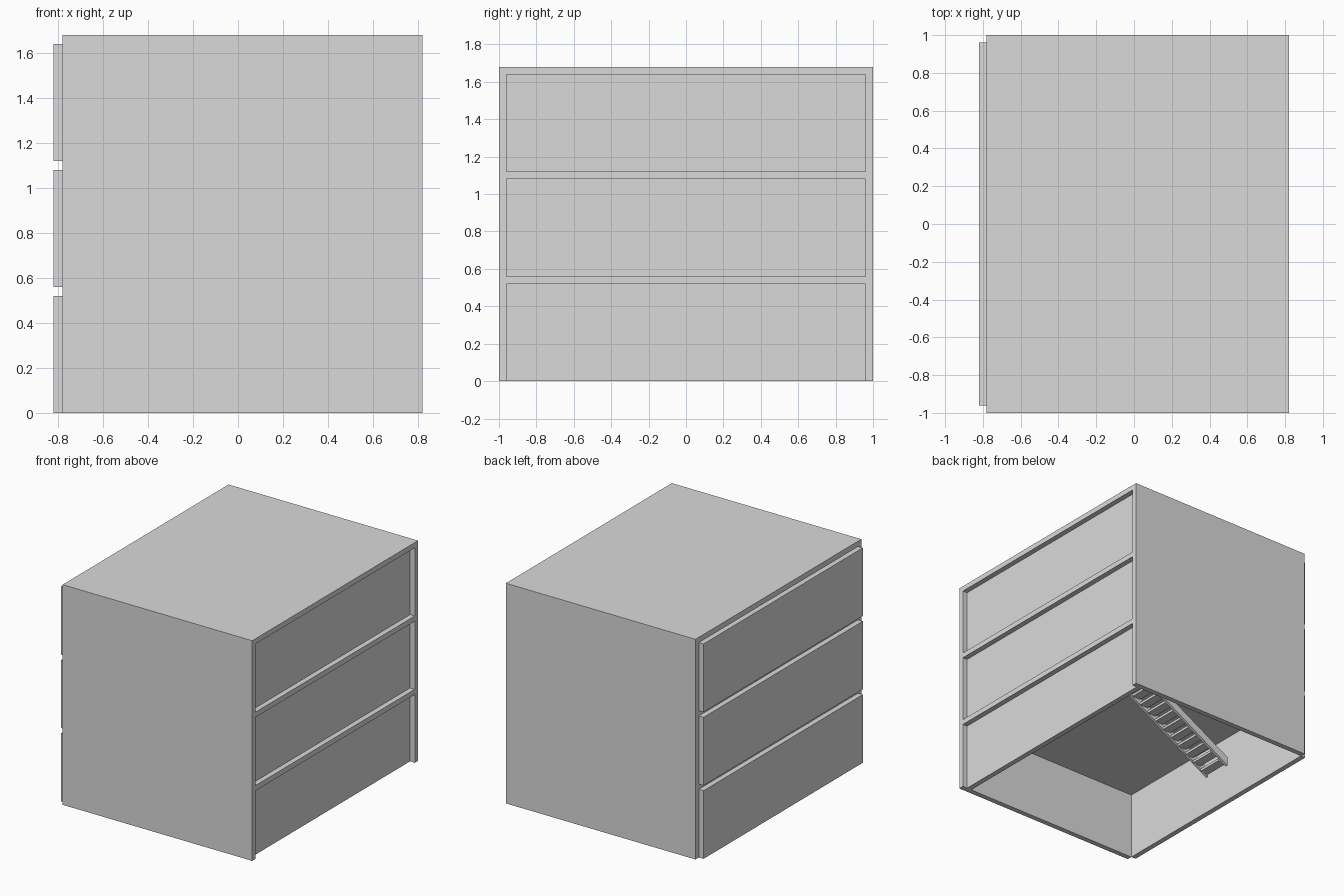
import bpy
import bmesh
import math
from mathutils import Vector

if "Cube" in bpy.data.objects:
    bpy.data.objects.remove(bpy.data.objects["Cube"])

grey = bpy.data.materials.new("light_grey")
grey.diffuse_color = (0.7, 0.7, 0.7, 1.0)
grey.use_nodes = True
grey.node_tree.nodes["Principled BSDF"].inputs["Base Color"].default_value = grey.diffuse_color

WALL = 0.04                      # wall and slab thickness
STOREY = 0.56                    # floor to floor height
X0, X1 = -0.78, 0.82             # ends of the frame
STOREYS = 3


def add_mesh(name, bm):
    bmesh.ops.recalc_face_normals(bm, faces=bm.faces[:])
    mesh = bpy.data.meshes.new(name)
    bm.to_mesh(mesh)
    bm.free()
    mesh.materials.append(grey)
    obj = bpy.data.objects.new(name, mesh)
    bpy.context.collection.objects.link(obj)
    return obj


def box(name, lo, hi):
    bm = bmesh.new()
    bmesh.ops.create_cube(bm, size=1.0)
    lo, hi = Vector(lo), Vector(hi)
    for v in bm.verts:
        v.co = (lo + hi) / 2 + v.co * (hi - lo)
    return add_mesh(name, bm)


def extrude_y(name, profile, y0, y1):
    bm = bmesh.new()
    face = bm.faces.new([bm.verts.new((x, y0, z)) for x, z in profile])
    side = bmesh.ops.extrude_face_region(bm, geom=[face])["geom"]
    for v in side:
        if isinstance(v, bmesh.types.BMVert):
            v.co.y = y1
    return add_mesh(name, bm)


# Frame: end walls, floor slabs and roof, with one opening per storey
frame = box("wall_and_slab_frame", (X0, -1, 0), (X1, 1, STOREY * STOREYS))
for i in range(STOREYS):
    low = i * STOREY if i else -0.2
    cutter = box("storey_cutter", (-1.2, -1 + WALL, low),
                 (1.2, 1 - WALL, (i + 1) * STOREY - WALL))
    cutter.hide_render = True
    mod = frame.modifiers.new("opening", 'BOOLEAN')
    mod.operation = 'DIFFERENCE'
    mod.solver = 'EXACT'
    mod.object = cutter
    bpy.context.view_layer.objects.active = frame
    bpy.ops.object.modifier_apply(modifier=mod.name)
    bpy.data.objects.remove(cutter)

# Side panels: proud of the frame on the left, recessed on the right
for i in range(STOREYS):
    z0, z1 = i * STOREY, (i + 1) * STOREY - WALL
    for side, x in (("left", X0 - WALL), ("right", X1 - 2 * WALL)):
        box(f"{side}_panel_{i + 1}", (x, -1 + WALL, z0), (x + WALL, 1 - WALL, z1))

# Staircase inside the ground storey, rising towards the right
FOOT, TOP = -0.46, 0.40
Y0, Y1 = 0.27, 0.51
RISE = STOREY - WALL
STEPS = 12
slope = RISE / (TOP - FOOT)
DEPTH = 0.07                     # vertical depth of a stringer
stringer = [(FOOT, 0), (TOP, RISE - DEPTH + 0.04), (TOP, RISE),
            (TOP - 0.03 / slope, RISE), (FOOT, DEPTH)]
for name, y in (("front_stringer", Y0), ("back_stringer", Y1 - 0.02)):
    extrude_y(name, stringer, y, y + 0.02)
run, rise = (TOP - FOOT) / STEPS, RISE / STEPS
for i in range(STEPS):
    x, z = FOOT + i * run, (i + 0.5) * rise
    box(f"tread_{i + 1}", (x, Y0 + 0.02, z), (x + run, Y1 - 0.02, z + 0.02))
